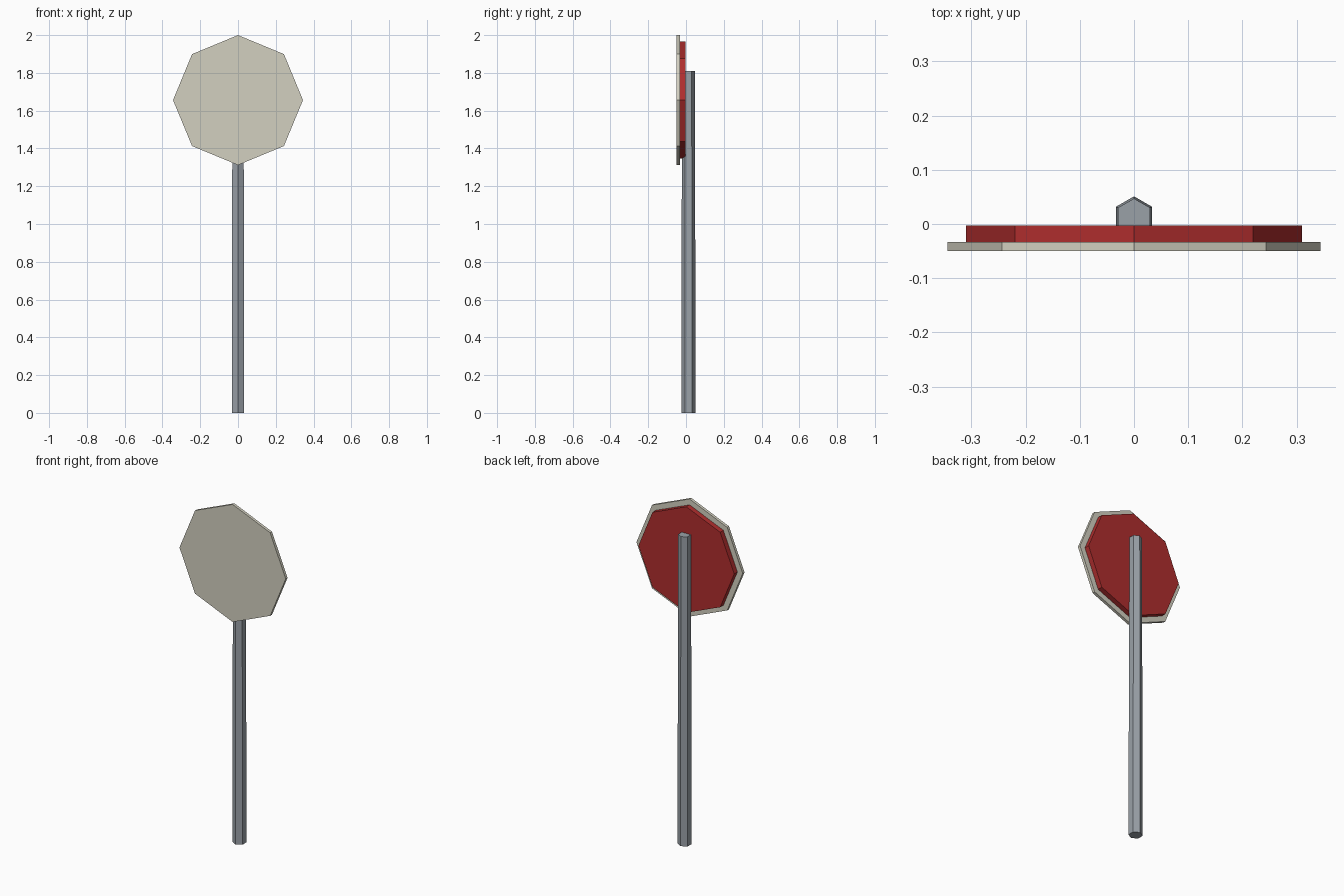
import bpy
from math import radians

cube = bpy.data.objects.get("Cube")
if cube:
    bpy.data.objects.remove(cube, do_unlink=True)


def material(name, rgb):
    mat = bpy.data.materials.new(name)
    mat.use_nodes = True
    mat.diffuse_color = (*rgb, 1)
    mat.node_tree.nodes["Principled BSDF"].inputs["Base Color"].default_value = (*rgb, 1)
    return mat


cream = material("cream", (0.65, 0.63, 0.53))
red = material("red", (0.43, 0.027, 0.027))
steel = material("steel grey", (0.32, 0.355, 0.39))


def prism(name, sides, bottom, top, depth, location, tilt, mat):
    """Flat-shaded prism or tapered column with a corner along its local y."""
    bpy.ops.mesh.primitive_cone_add(vertices=sides, radius1=bottom, radius2=top,
                                    depth=depth, location=location,
                                    rotation=(tilt, 0, 0))
    obj = bpy.context.object
    obj.name = name
    obj.data.materials.append(mat)
    return obj


# Octagonal sign: pale front plate over a smaller, thicker backing
SIGN_Z = 1.656
for name, radius, front, back, mat in (
        ("front_plate", 0.344, -0.05, -0.033, cream),
        ("backing_plate", 0.31, -0.033, -0.003, red)):
    prism(name, 8, radius, radius, back - front,
          (0, (front + back) / 2, SIGN_Z), radians(90), mat)

# Slightly tapered hexagonal post
POST_HEIGHT = 1.81
prism("post", 6, 0.038, 0.034, POST_HEIGHT, (0, 0.013, POST_HEIGHT / 2), 0, steel)
